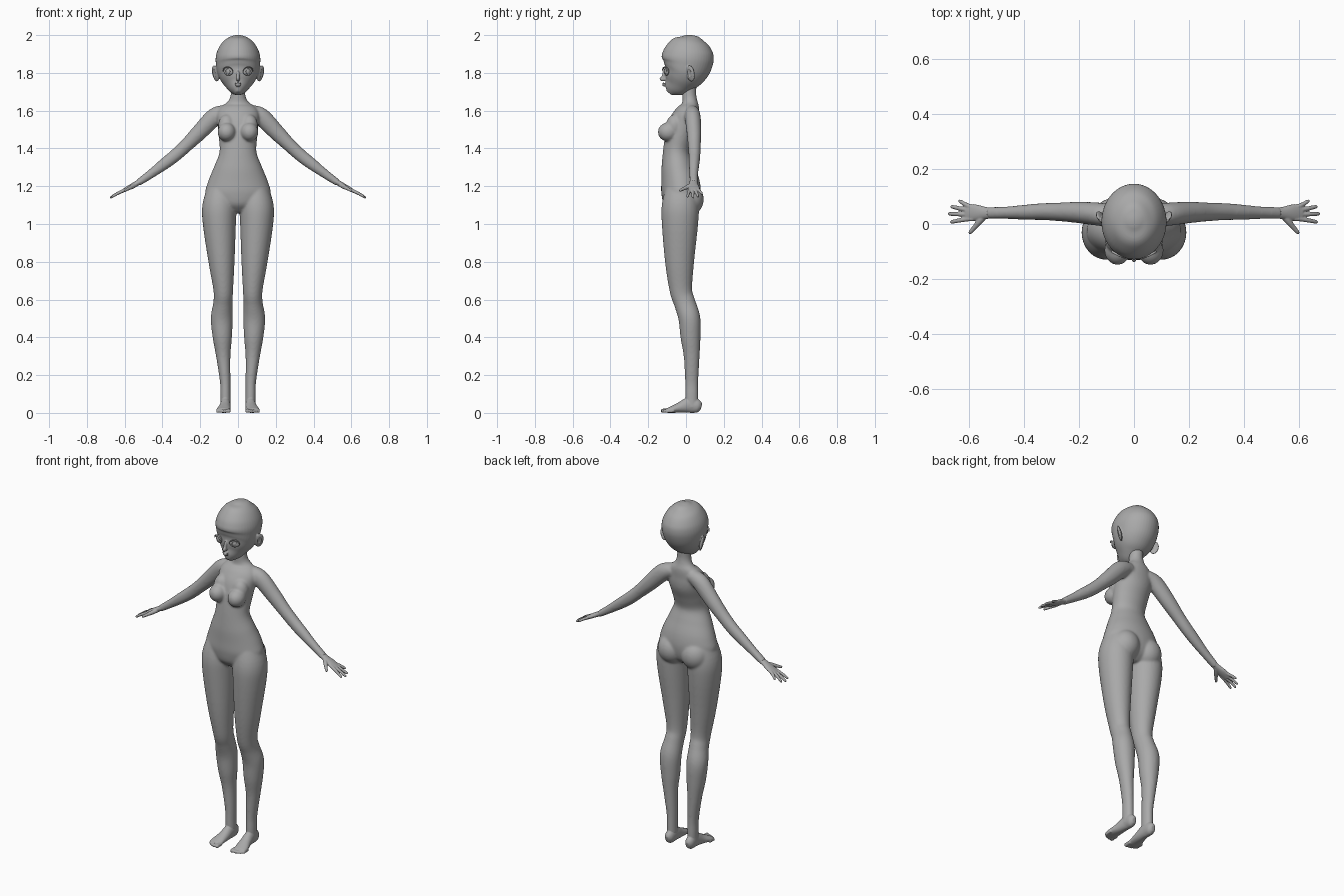
import bpy, bmesh, math
from mathutils import Vector, Matrix, Euler

if "Cube" in bpy.data.objects:
    bpy.data.objects.remove(bpy.data.objects["Cube"])

grey = bpy.data.materials.new("clay grey")
grey.use_nodes = True
grey.diffuse_color = (0.4, 0.4, 0.4, 1)
grey.node_tree.nodes["Principled BSDF"].inputs["Base Color"].default_value = (0.4, 0.4, 0.4, 1)

Y, Z = Vector((0, 1, 0)), Vector((0, 0, 1))


def blend(a, b, c, d, t):
    """Catmull-Rom between b and c."""
    return [0.5 * (2 * q + (r - p) * t + (2 * p - 5 * q + 4 * r - s) * t * t
                   + (3 * q - p - 3 * r + s) * t ** 3) for p, q, r, s in zip(a, b, c, d)]


def tube(bm, rings, ref=Y, sides=32, steps=5, matrix=Matrix()):
    """Loft elliptical rings (x, y, z, half width, half depth along ref)."""
    ext = [rings[0]] + list(rings) + [rings[-1]]
    path = [blend(*ext[i:i + 4], k / steps) for i in range(len(rings) - 1) for k in range(steps)]
    path.append(list(rings[-1]))
    pts = [Vector(p[:3]) for p in path]
    loops = []
    for i, p in enumerate(path):
        t = (pts[min(i + 1, len(pts) - 1)] - pts[max(i - 1, 0)]).normalized()
        u = ref.cross(t).normalized()
        v = t.cross(u)
        loops.append([bm.verts.new(matrix @ (pts[i] + u * p[3] * math.cos(a) + v * p[4] * math.sin(a)))
                      for a in (math.tau * k / sides for k in range(sides))])
    for lo, hi in zip(loops, loops[1:]):
        for k in range(sides):
            n = (k + 1) % sides
            bm.faces.new((lo[k], lo[n], hi[n], hi[k]))
    bm.faces.new(loops[0][::-1])
    bm.faces.new(loops[-1])


def ball(bm, centre, size, turn=(0, 0, 0), base=Matrix()):
    m = base @ Matrix.Translation(centre) @ Euler(turn).to_matrix().to_4x4() @ Matrix.Diagonal((*size, 1))
    bmesh.ops.create_uvsphere(bm, u_segments=32, v_segments=20, radius=1, matrix=m)


def finish(name, bm, voxel=0, smooth=0, cutter=None):
    """Mirror, fuse and soften a part, then apply everything."""
    bmesh.ops.recalc_face_normals(bm, faces=bm.faces)
    mesh = bpy.data.meshes.new(name)
    bm.to_mesh(mesh)
    bm.free()
    mesh.materials.append(grey)
    ob = bpy.data.objects.new(name, mesh)
    bpy.context.collection.objects.link(ob)
    ob.modifiers.new("mirror", 'MIRROR').use_mirror_merge = False
    if voxel:
        mod = ob.modifiers.new("fuse", 'REMESH')
        mod.mode = 'VOXEL'
        mod.voxel_size = voxel
        mod = ob.modifiers.new("soften", 'SMOOTH')
        mod.factor = 0.5
        mod.iterations = smooth
    if cutter:
        mod = ob.modifiers.new("carve", 'BOOLEAN')
        mod.operation = 'DIFFERENCE'
        mod.object = cutter
    for o in bpy.context.selected_objects:
        o.select_set(False)
    ob.select_set(True)
    bpy.context.view_layer.objects.active = ob
    bpy.ops.object.convert(target='MESH')
    bpy.ops.object.shade_smooth_by_angle(angle=math.radians(50))
    return ob


# Torso, arms and legs
bm = bmesh.new()
tube(bm, [(0, y, z, a, b) for z, y, a, b in (
    (1.06, -.03, .05, .05), (1.10, -.028, .13, .09), (1.16, -.026, .172, .104),
    (1.22, -.03, .16, .102), (1.30, -.043, .128, .088), (1.38, -.049, .098, .073),
    (1.46, -.034, .102, .077), (1.53, -.012, .108, .08), (1.58, .005, .112, .068),
    (1.62, .02, .09, .05), (1.65, .02, .052, .04), (1.69, .017, .038, .037),
    (1.76, .02, .038, .037), (1.8, .02, .038, .037))], sides=48)
for centre, size in (((.075, .015, 1.13), (.08, .079, .085)),
                     ((.06, -.095, 1.487), (.048, .054, .05)),
                     ((.06, -.06, 1.52), (.045, .045, .06))):
    ball(bm, centre, size)
tube(bm, [(.06, .03, 1.595, .035, .036), (.12, .035, 1.57, .047, .042),
          (.2, .042, 1.49, .043, .039), (.27, .044, 1.42, .036, .034),
          (.33, .045, 1.365, .034, .031), (.39, .043, 1.318, .031, .028),
          (.46, .041, 1.266, .024, .023), (.53, .04, 1.217, .018, .022)])
tube(bm, [(.085, -.025, 1.2, .07, .08), (.098, -.03, 1.1, .09, .098),
          (.0985, -.032, 1.0, .0875, .096), (.087, -.034, .8, .069, .077),
          (.078, -.027, .65, .052, .06), (.08, -.006, .58, .051, .057),
          (.086, .018, .5, .058, .058), (.083, .024, .4, .051, .053),
          (.078, .03, .3, .038, .042), (.068, .03, .17, .028, .035),
          (.067, .03, .1, .027, .035), (.066, .03, .05, .027, .035)])
finish("body", bm, 0.006, 10)

# Hands: palm, four fingers and thumb on one slope
def slope(x):
    return 1.218 - .54 * (x - .53)


bm = bmesh.new()
tube(bm, [(x, y, slope(x), a, b) for x, y, a, b in (
    (.50, .04, .017, .02), (.54, .04, .014, .022), (.58, .042, .012, .03), (.612, .041, .009, .029))])
for x0, y0, x1, y1 in ((.604, .018, .669, .008), (.61, .035, .677, .037),
                       (.604, .051, .668, .063), (.592, .062, .64, .083)):
    tube(bm, [(x0 - .02, y0, slope(x0 - .02), .008, .008), (x0, y0, slope(x0), .009, .0085),
              ((x0 + x1) / 2, (y0 + y1) / 2, slope((x0 + x1) / 2) + .002, .008, .008),
              (x1 - .006, y1, slope(x1 - .006), .0065, .0065), (x1, y1, slope(x1), .003, .003)], sides=14)
tube(bm, [(x, y, slope(x) - .004, r, r) for x, y, r in (
    (.54, .035, .012), (.56, .012, .012), (.58, -.012, .009), (.596, -.03, .007), (.6, -.036, .003))],
     ref=Z, sides=14)
finish("hands", bm, 0.003, 3)

# Feet with five toes each
bm = bmesh.new()
tube(bm, [(.066, .081, .03, .012, .018), (.066, .062, .035, .025, .035),
          (.066, .02, .042, .027, .042), (.07, -.03, .029, .031, .029),
          (.077, -.075, .018, .037, .018), (.078, -.102, .012, .036, .012)], ref=Z)
tube(bm, [(.067, .03, z, .026, .034) for z in (.03, .07, .1)])
for x, tip, r in ((.05, -.133, .011), (.068, -.131, .009), (.083, -.126, .0085),
                  (.096, -.118, .008), (.108, -.108, .0075)):
    tube(bm, [(x, tip + .045, r + .002, r, r), (x, tip + .02, r + .001, r, r),
              (x, tip + .006, r, r, r), (x, tip, r, r / 2, r / 2)], ref=Z, sides=14)
finish("feet", bm, 0.004, 3)

# Eye sockets and ear hollows, used only for carving
eye = Matrix.Translation((.055, -.113, 1.808)) @ Matrix.Rotation(math.radians(24), 4, 'Z')
ear_turn = (0, math.radians(14), math.radians(-35))
bm = bmesh.new()
ball(bm, (0, 0, 0), (.026, .014, .021), base=eye)
ball(bm, (.128, .017, 1.80), (.005, .012, .024), ear_turn)
carver = finish("carver", bm)
carver.hide_render = True

# Head with nose, lips and ears
bm = bmesh.new()
tube(bm, [(0, y, z, a, b) for z, y, a, b in (
    (1.692, -.088, .014, .018), (1.71, -.074, .038, .044), (1.735, -.052, .064, .07),
    (1.765, -.032, .09, .091), (1.80, -.012, .108, .114), (1.84, .003, .116, .131),
    (1.88, .009, .118, .138), (1.92, .011, .108, .128), (1.96, .013, .084, .1),
    (1.985, .015, .054, .065), (1.997, .015, .026, .03), (2.001, .015, .006, .007))], sides=48)
ball(bm, (0, -.122, 1.768), (.01, .018, .013))
ball(bm, (0, -.118, 1.785), (.009, .01, .028), (math.radians(-8), 0, 0))
ball(bm, (0, -.118, 1.743), (.02, .009, .005))
ball(bm, (0, -.116, 1.733), (.015, .01, .005))
ball(bm, (.12, .024, 1.797), (.009, .026, .045), ear_turn)
finish("head", bm, 0.004, 4, carver)
bpy.data.objects.remove(carver)

# Eyeballs with raised iris rims and pupils
bm = bmesh.new()
ball(bm, (0, .01, 0), (.027, .009, .0225), base=eye)
ball(bm, (0, .002, 0), (.006, .002, .008), base=eye)
ring = [(.013 * math.cos(a), .0025, .015 * math.sin(a), .0015, .0015)
        for a in (math.tau * k / 16 for k in range(17))]
tube(bm, ring, sides=8, steps=2, matrix=eye)
finish("eyes", bm)

# Upper lashes and brows
bm = bmesh.new()
tube(bm, [(.028 * math.cos(a), .003 - .004 * math.sin(a), .021 * math.sin(a) + .001,
           .0015 + .0015 * math.sin(a), .004) for a in (math.pi * k / 8 for k in range(9))],
     sides=10, matrix=eye)
finish("lashes", bm)
